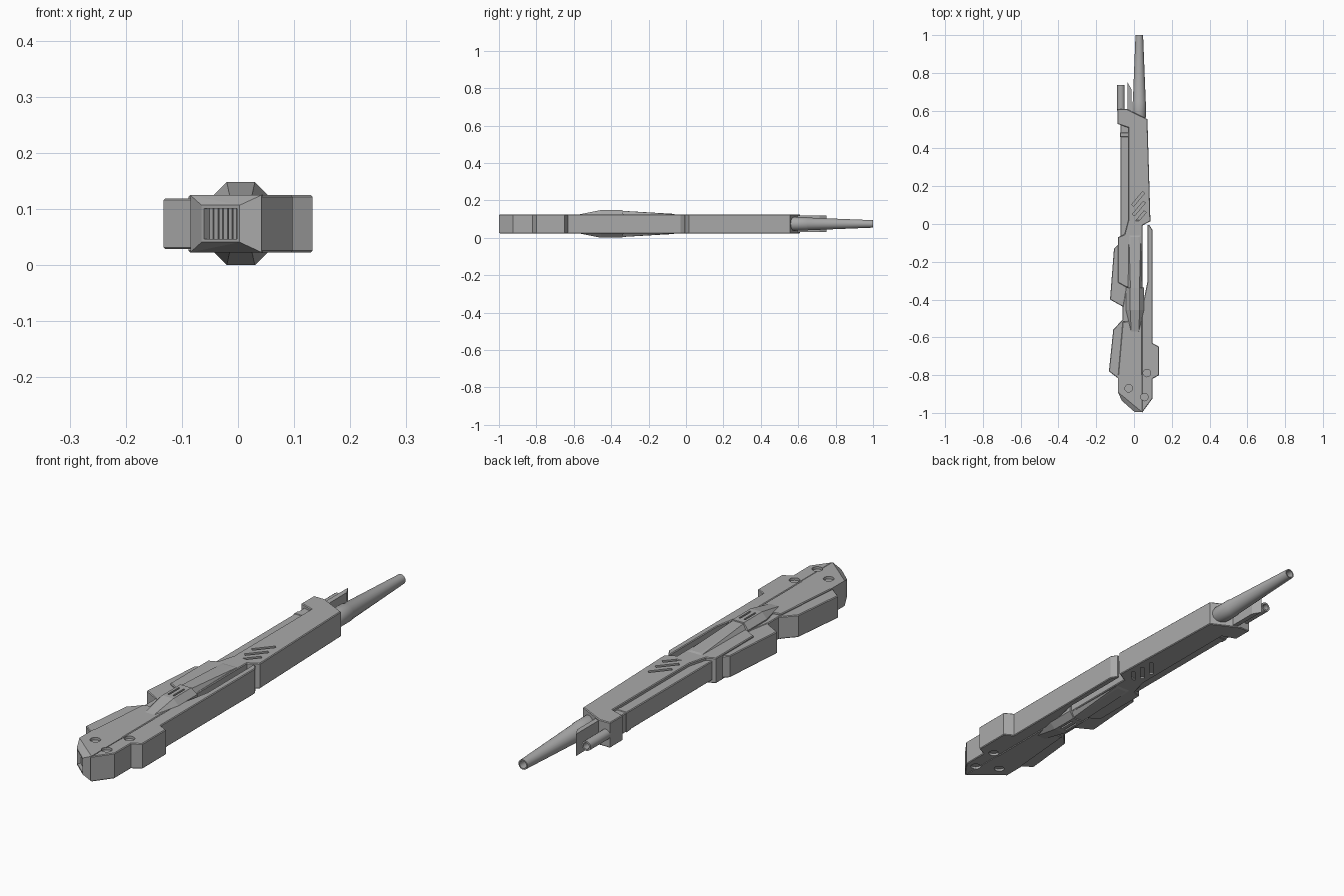
import bpy, bmesh, math
from mathutils import Matrix, Vector

if "Cube" in bpy.data.objects:
    bpy.data.objects.remove(bpy.data.objects["Cube"])

MID = 0.074          # height of the mirror plane
HALF = 0.051         # half thickness of the body

grey = bpy.data.materials.new("gunmetal grey")
grey.use_nodes = True
COLOUR = (0.4, 0.4, 0.4, 1)
grey.diffuse_color = COLOUR
grey.node_tree.nodes["Principled BSDF"].inputs["Base Color"].default_value = COLOUR


def finish(bm, name):
    bmesh.ops.recalc_face_normals(bm, faces=bm.faces[:])
    mesh = bpy.data.meshes.new(name)
    bm.to_mesh(mesh)
    bm.free()
    mesh.materials.append(grey)
    ob = bpy.data.objects.new(name, mesh)
    bpy.context.collection.objects.link(ob)
    return ob


def prism(name, outline, half=HALF, bevel=0.003):
    """Plan outline extruded evenly about the mid plane."""
    bm = bmesh.new()
    face = bm.faces.new([bm.verts.new((x, y, MID - half)) for x, y in outline])
    out = bmesh.ops.extrude_face_region(bm, geom=[face])
    top = [v for v in out["geom"] if isinstance(v, bmesh.types.BMVert)]
    bmesh.ops.translate(bm, verts=top, vec=(0, 0, 2 * half))
    bmesh.ops.recalc_face_normals(bm, faces=bm.faces[:])
    if bevel:
        caps = [e for e in bm.edges
                if abs(e.verts[0].co.z - e.verts[1].co.z) < 1e-5]
        bmesh.ops.bevel(bm, geom=caps, offset=bevel, segments=1, affect='EDGES',
                        clamp_overlap=True)
    return finish(bm, name)


def hull(name, points):
    """Convex solid; each point (x, y, h) is mirrored about the mid plane."""
    bm = bmesh.new()
    for x, y, h in points:
        for s in (-1, 1):
            bm.verts.new((x, y, MID + s * h))
    bmesh.ops.convex_hull(bm, input=bm.verts[:])
    bmesh.ops.dissolve_limit(bm, angle_limit=0.01, verts=bm.verts[:], edges=bm.edges[:])
    return finish(bm, name)


def lathe(name, x, profile, sides=24):
    """Profile of (y, radius) turned about an axis along y."""
    bm = bmesh.new()
    vs = [bm.verts.new((x + r, y, MID)) for y, r in profile]
    es = [bm.edges.new(p) for p in zip(vs, vs[1:])]
    bmesh.ops.spin(bm, geom=vs + es, cent=(x, 0, MID), axis=(0, 1, 0),
                   angle=math.tau, steps=sides)
    bmesh.ops.remove_doubles(bm, verts=bm.verts[:], dist=1e-5)
    ob = finish(bm, name)
    bpy.ops.object.select_all(action='DESELECT')
    ob.select_set(True)
    bpy.context.view_layer.objects.active = ob
    bpy.ops.object.shade_smooth_by_angle(angle=math.radians(25))


def add_box(bm, loc, size, turn=0):
    m = Matrix.Translation(loc) @ Matrix.Rotation(turn, 4, 'Z') @ Matrix.Diagonal((*size, 1))
    bmesh.ops.create_cube(bm, size=1, matrix=m)


def carve(ob, bm):
    """Cut the shapes in bm out of ob."""
    cutter = finish(bm, "cutter")
    cutter.hide_render = True
    mod = ob.modifiers.new("cut", 'BOOLEAN')
    mod.operation = 'DIFFERENCE'
    mod.solver = 'EXACT'
    mod.object = cutter
    bpy.context.view_layer.objects.active = ob
    bpy.ops.object.modifier_apply(modifier=mod.name)
    bpy.data.objects.remove(cutter)


# Nose with a chamfered muzzle face
A, B = Vector((-0.065, -0.935, 0)), Vector((0.003, -0.995, 0))
nose = hull("nose", [(-0.085, -0.8, HALF), (-0.085, -0.89, HALF), (0.042, -0.8, HALF),
                     (0.042, -0.995, HALF), (A.x, A.y, 0.033), (B.x, B.y, 0.033)])

# Front body with its side fin, neck, middle body and second fin
prism("front_body", [(-0.085, -0.81), (-0.06, -0.52), (0.042, -0.5), (0.042, -0.81)])
prism("front_fin", [(-0.08, -0.82), (-0.133, -0.78), (-0.11, -0.56), (-0.06, -0.505),
                    (0, -0.51), (0, -0.81)], HALF - 0.006)
prism("neck", [(-0.06, -0.52), (-0.06, -0.44), (-0.035, -0.3), (0.045, -0.3),
               (0.045, -0.52)], HALF - 0.005)
prism("middle_body", [(-0.04, -0.335), (0.045, -0.335), (0.045, 0.02), (-0.03, 0.02),
                      (-0.05, -0.055), (-0.085, -0.07), (-0.085, -0.31)])
prism("middle_fin", [(-0.037, -0.45), (-0.127, -0.4), (-0.106, -0.13),
                     (-0.08, -0.105), (-0.037, -0.12)], HALF - 0.007)

# Long left rail with a bump
left_rail = prism("left_rail", [(0.042, -1), (0.075, -0.955), (0.097, -0.925),
                                (0.097, -0.82), (0.133, -0.8), (0.133, -0.65),
                                (0.097, -0.63), (0.097, -0.03), (0.082, -0.006),
                                (0.072, -0.006), (0.072, -0.3), (0.042, -0.45)])

# Rear housing with collar, and the lower side ledge with its band
rear_housing = prism("rear_housing", [(0.045, -0.008), (0.087, 0.015), (0.071, 0.555),
                                      (-0.04, 0.61), (-0.088, 0.61), (-0.088, 0.53),
                                      (-0.03, 0.51), (-0.03, -0.05), (0.045, -0.05)])


def strip(name, x0, x1, y0, y1, half):
    prism(name, [(x0, y0), (x1, y0), (x1, y1), (x0, y1)], half)


strip("side_ledge", -0.072, -0.02, -0.07, 0.54, HALF - 0.012)
strip("ledge_band", -0.074, -0.02, 0.46, 0.485, HALF - 0.01)

# Raised spine on top and underside: a broad block and a slim tail
spine = hull("spine_block", [(-0.015, -0.57, HALF), (0.025, -0.57, HALF),
                             (-0.043, -0.455, HALF), (0.053, -0.455, HALF),
                             (-0.043, -0.335, HALF), (0.053, -0.335, HALF),
                             (-0.02, -0.455, MID), (0.03, -0.455, MID),
                             (-0.02, -0.34, MID), (0.03, -0.34, MID)])
hull("spine_tail", [(-0.032, -0.36, HALF), (0.042, -0.36, HALF),
                    (-0.027, -0.06, HALF), (0.037, -0.06, HALF),
                    (-0.018, -0.36, MID - 0.003), (0.028, -0.36, MID - 0.003),
                    (-0.015, -0.07, HALF + 0.003), (0.025, -0.07, HALF + 0.003)])

# Barrel, small tube and blade at the back
lathe("barrel", 0.028, [(0.54, 0), (0.54, 0.028), (0.57, 0.036), (0.645, 0.036),
                        (0.65, 0.034), (1, 0.02), (1, 0.015), (0.93, 0.015), (0.93, 0)])
lathe("small_tube", -0.069, [(0.6, 0), (0.6, 0.02), (0.735, 0.02), (0.735, 0.013),
                             (0.7, 0.013), (0.7, 0)], 16)
prism("blade", [(-0.034, 0.6), (-0.034, 0.75), (-0.014, 0.715), (-0.014, 0.59)],
      HALF - 0.007, 0)


# Round recesses on the front, on both faces
def carve_rounds(ob, spots):
    bm = bmesh.new()
    for x, y in spots:
        for s in (-1, 1):
            bmesh.ops.create_cone(bm, cap_ends=True, segments=20, radius1=0.02,
                                  radius2=0.02, depth=0.02,
                                  matrix=Matrix.Translation((x, y, MID + s * HALF)))
    carve(ob, bm)


SHARED = (0.055, -0.916)
carve_rounds(nose, [(-0.028, -0.87), SHARED])
carve_rounds(left_rail, [(0.068, -0.789), SHARED])

# Slanted vents on the rear housing
bm = bmesh.new()
for i in (-1, 0, 1):
    for s in (-1, 1):
        add_box(bm, (0.026 - 0.004 * i, 0.082 + 0.051 * i, MID + s * HALF),
                (0.014, 0.09, 0.016), -0.7)
carve(rear_housing, bm)

# Twin slots on the spine
bm = bmesh.new()
for dx in (-0.011, 0.011):
    for s in (-1, 1):
        add_box(bm, (0.005 + dx, -0.4, MID + s * MID), (0.007, 0.07, 0.012))
carve(spine, bm)

# Muzzle opening with upright slats
along = (B - A).normalized()
turn = math.atan2(along.y, along.x)
centre = (A + B) / 2 + Vector((0, 0, MID))
inward = Vector((-along.y, along.x, 0))
width = (B - A).length - 0.012
bm = bmesh.new()
add_box(bm, centre, (width, 0.05, 0.055), turn)
carve(nose, bm)
bm = bmesh.new()
for i in range(7):
    spot = centre + inward * 0.02 + along * (i - 3) * width / 7
    add_box(bm, spot, (width / 9, 0.014, 0.056), turn)
finish(bm, "muzzle_slats")
